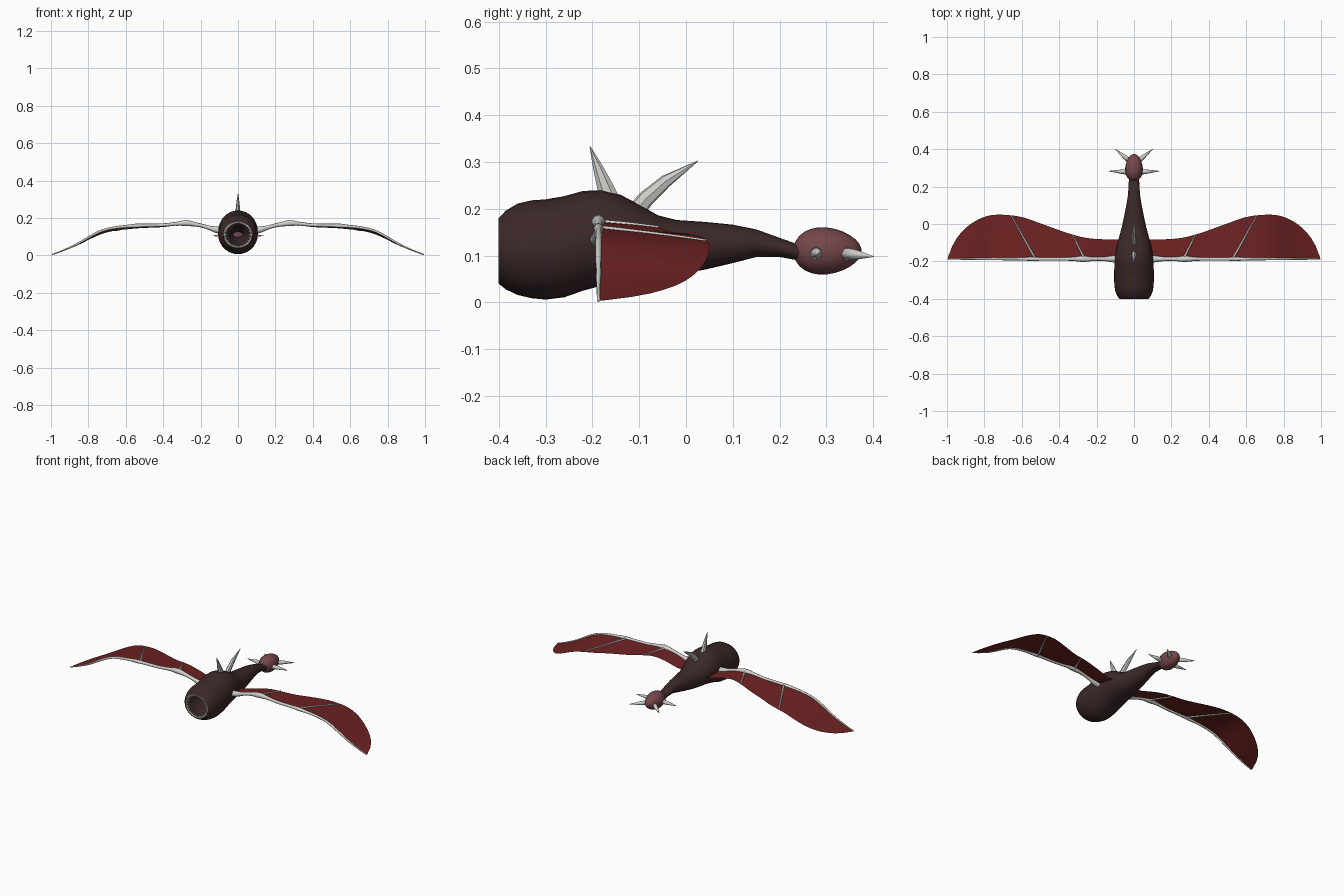
import bpy, bmesh, math
from mathutils import Vector

cube = bpy.data.objects.get("Cube")
if cube:
    bpy.data.objects.remove(cube, do_unlink=True)


def material(name, rgb):
    m = bpy.data.materials.new(name)
    m.use_nodes = True
    m.diffuse_color = (*rgb, 1)
    m.node_tree.nodes["Principled BSDF"].inputs["Base Color"].default_value = (*rgb, 1)
    return m


HIDE = material("dark brown hide", (0.045, 0.021, 0.021))
ROSE = material("dusky rose skin", (0.18, 0.062, 0.07))
SKIN = material("wing red", (0.155, 0.016, 0.016))
BONE = material("bone", (0.62, 0.62, 0.59))


def finish(name, bm, mat, smooth=True, mirror=False, normals=True):
    if normals:
        bmesh.ops.recalc_face_normals(bm, faces=bm.faces)
    me = bpy.data.meshes.new(name)
    bm.to_mesh(me)
    bm.free()
    me.materials.append(mat)
    ob = bpy.data.objects.new(name, me)
    bpy.context.collection.objects.link(ob)
    if smooth:
        me.shade_smooth()
    if mirror:
        mod = ob.modifiers.new("Mirror", "MIRROR")
        mod.use_mirror_merge = False
    return ob


def bridge(bm, rings):
    for a, b in zip(rings, rings[1:]):
        n = len(a)
        for i in range(n):
            bm.faces.new((a[i], a[(i + 1) % n], b[(i + 1) % n], b[i]))


def add_tube(bm, path, radii, sides=8):
    """Round tube along a path, capped at both ends."""
    pts = [Vector(p) for p in path]
    rings = []
    for i, p in enumerate(pts):
        d = (pts[min(i + 1, len(pts) - 1)] - pts[max(i - 1, 0)]).normalized()
        up = Vector((0, 0, 1)) if abs(d.z) < 0.95 else Vector((0, 1, 0))
        u = d.cross(up).normalized()
        v = d.cross(u)
        rings.append([bm.verts.new(p + radii[i] * (u * math.cos(t) + v * math.sin(t)))
                      for t in (2 * math.pi * k / sides for k in range(sides))])
    bridge(bm, rings)
    bm.faces.new(rings[0])
    bm.faces.new(rings[-1])


def lofted(name, sections, mat, sides=28, cap=False):
    """Elliptical sections along y: (y, top, bottom, half width)."""
    bm = bmesh.new()
    rings = []
    for y, top, bottom, w in sections:
        c, h = (top + bottom) / 2, (top - bottom) / 2
        rings.append([bm.verts.new((w * math.cos(t), y, c + h * math.sin(t)))
                      for t in (2 * math.pi * k / sides for k in range(sides))])
    bridge(bm, rings)
    if cap:
        bm.faces.new(rings[0])
        bm.faces.new(rings[-1])
    return finish(name, bm, mat)


def curve_at(points, x):
    """Smooth interpolation through (x, value) points."""
    for i in range(len(points) - 1):
        (x0, a), (x1, b) = points[i], points[i + 1]
        if x <= x1:
            p, q = points[max(i - 1, 0)], points[min(i + 2, len(points) - 1)]
            t = (x - x0) / (x1 - x0)
            m0 = (b - p[1]) / (x1 - p[0]) * (x1 - x0)
            m1 = (q[1] - a) / (q[0] - x0) * (x1 - x0)
            return ((2*t**3 - 3*t**2 + 1) * a + (t**3 - 2*t**2 + t) * m0
                    + (3*t**2 - 2*t**3) * b + (t**3 - t**2) * m1)
    return points[-1][1]


# Hollow body, open at the mouth
lofted("body", [
    (-.40, .18, .04, .078), (-.385, .196, .028, .09), (-.36, .211, .016, .1),
    (-.33, .218, .009, .105), (-.30, .22, .006, .106), (-.26, .227, .011, .106),
    (-.22, .238, .025, .105), (-.18, .24, .036, .102), (-.14, .23, .044, .097),
    (-.10, .209, .05, .088), (-.06, .186, .054, .077), (-.02, .176, .059, .066),
    (.04, .172, .07, .053), (.10, .166, .084, .041), (.15, .156, .097, .033),
    (.20, .138, .097, .029), (.25, .12, .088, .027)], HIDE)

# Egg-shaped tail bulb
egg = []
for k in range(13):
    a = math.pi * (0.04 + 0.92 * k / 12)
    s = math.sin(a) * (1 + 0.16 * math.cos(a))
    egg.append((.302 - .073 * math.cos(a), .11 + .05 * s, .11 - .05 * s, .047 * s))
lofted("tail_bulb", egg, ROSE, 20, cap=True)

# Lip ring and small teeth around the mouth
bm = bmesh.new()
rings = []
for k in range(28):
    t = 2 * math.pi * k / 28
    rings.append([bm.verts.new(((.071 + .006 * math.cos(s)) * math.cos(t), -.395 + .006 * math.sin(s),
                                .11 + (.066 + .006 * math.cos(s)) * math.sin(t)))
                  for s in (math.pi * j / 3 for j in range(6))])
bridge(bm, rings + rings[:1])
for k in range(24):
    t = 2 * math.pi * k / 24
    ray = Vector((math.cos(t), 0, math.sin(t)))
    base = Vector((0, -.392, .11)) + ray * .07
    add_tube(bm, [base, base - ray * .018 + Vector((0, .004, 0))], [.007, .001], 5)
finish("teeth", bm, BONE, smooth=False)

# Two curved spines on the back
for name, path, radii in (
        ("front_spine", [(0, -.158, .205), (0, -.172, .245), (0, -.188, .288), (0, -.205, .333)],
         [.024, .018, .011, .001]),
        ("rear_spine", [(0, -.115, .185), (0, -.085, .222), (0, -.043, .259), (0, .025, .302)],
         [.02, .018, .014, .001])):
    bm = bmesh.new()
    add_tube(bm, path, radii, 7)
    for v in bm.verts:
        v.co.x *= 0.7
    finish(name, bm, BONE, smooth=False)

# Spikes on the tail bulb
bm = bmesh.new()
add_tube(bm, [(.035, .277, .105), (.07, .28, .105), (.135, .283, .105)], [.014, .011, .001])
add_tube(bm, [(.022, .335, .105), (.053, .362, .102), (.1, .4, .098)], [.014, .011, .001])
finish("tail_spikes", bm, BONE, mirror=True)

# Wing: height along the span, and the trailing edge
HEIGHT = [(.05, .13), (.12, .138), (.2, .16), (.28, .172), (.4, .162), (.55, .158),
          (.68, .144), (.75, .122), (.87, .055), (.95, .02), (.995, .004)]
TRAIL = [(.05, -.08), (.12, -.083), (.25, -.075), (.35, -.05), (.5, .003), (.6, .037),
         (.72, .05), (.8, .038), (.88, -.005), (.94, -.065), (.975, -.125), (.995, -.178)]
LEAD = -.187


def wing_point(x, y):
    return Vector((x, y, curve_at(HEIGHT, x) - .07 * (y - LEAD) * min(1, max(0, (1 - x) * 4))))


bm = bmesh.new()
rows = []
for i in range(41):
    x = .05 + .945 * i / 40
    end = curve_at(TRAIL, x)
    rows.append([bm.verts.new(wing_point(x, LEAD + (end - LEAD) * j / 6)) for j in range(7)])
for a, b in zip(rows, rows[1:]):
    for j in range(6):
        bm.faces.new((a[j], b[j], b[j + 1], a[j + 1]))
finish("wing_membrane", bm, SKIN, mirror=True, normals=False)

# Leading wing bone, thick at shoulder and elbow
THICK = [(.06, .018), (.11, .018), (.16, .011), (.22, .011), (.275, .016), (.33, .01),
         (.5, .009), (.54, .011), (.6, .008), (.8, .006), (1, .003)]
bm = bmesh.new()
xs = [.06 + .935 * i / 44 for i in range(45)]
add_tube(bm, [wing_point(x, LEAD) for x in xs], [curve_at(THICK, x) for x in xs])
finish("wing_bone", bm, BONE, mirror=True)

# Fingers across the membrane
bm = bmesh.new()
for (x0, y0), (x1, y1) in (((.265, LEAD), (.328, -.058)), ((.527, LEAD), (.655, .042))):
    steps = [k / 8 for k in range(9)]
    add_tube(bm, [wing_point(x0 + (x1 - x0) * t, y0 + (y1 - y0) * t) for t in steps],
             [.0065 - .003 * t for t in steps], 6)
finish("wing_fingers", bm, BONE, mirror=True)
